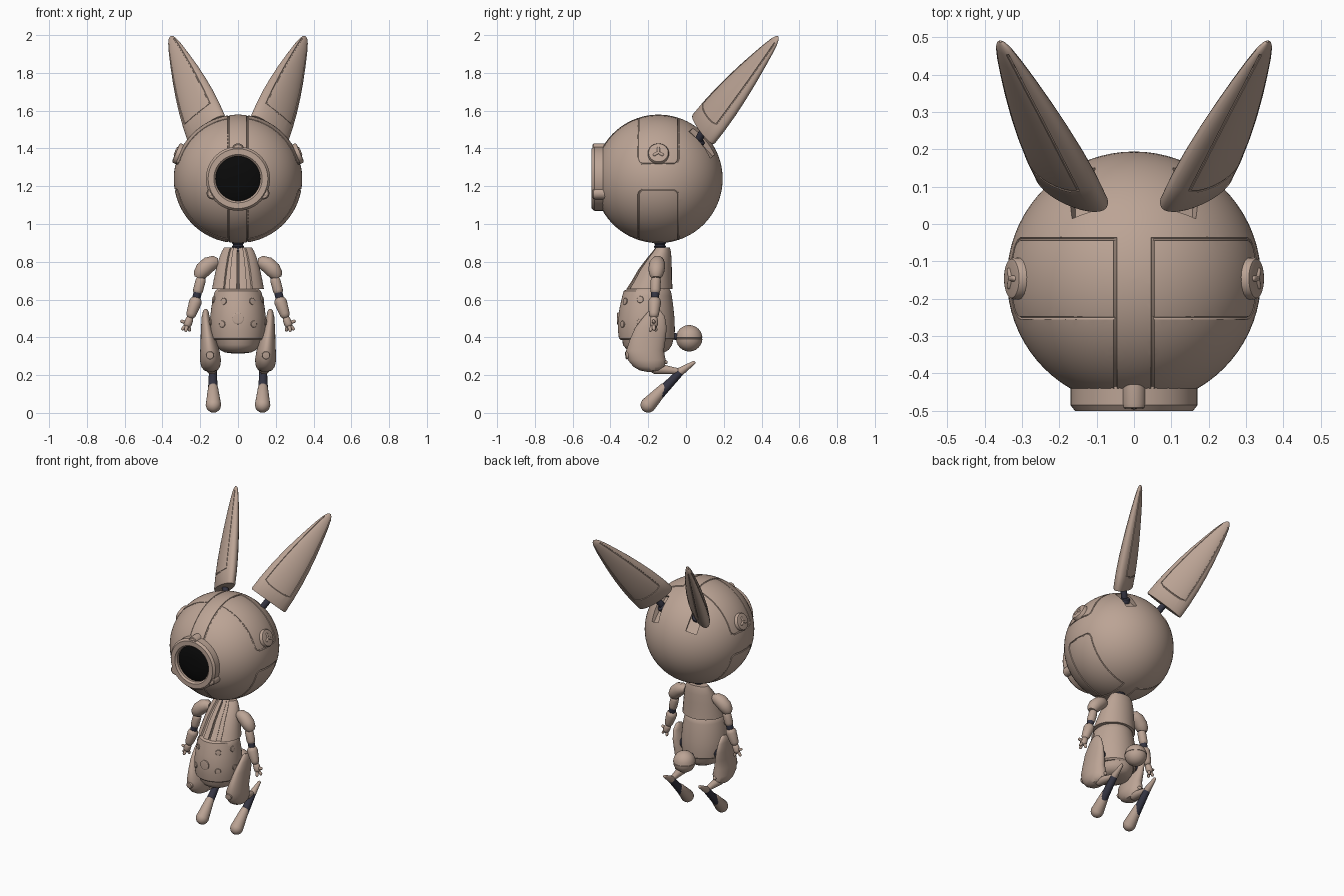
import bpy, bmesh
from math import sin, cos, pi, radians, sqrt
from mathutils import Vector as V

if "Cube" in bpy.data.objects:
    bpy.data.objects.remove(bpy.data.objects["Cube"])


def material(name, rgb):
    m = bpy.data.materials.new(name)
    m.diffuse_color = (*rgb, 1)
    m.use_nodes = True
    m.node_tree.nodes["Principled BSDF"].inputs["Base Color"].default_value = m.diffuse_color
    return m


SHELL = material("shell_tan", (0.5, 0.37, 0.30))
DARK = material("joint_dark", (0.035, 0.035, 0.055))
BLACK = material("lens_black", (0.003, 0.003, 0.003))


def loft(name, rings, mat=SHELL, mirror=False, closed=False):
    """Skin a list of equal-length point rings; caps the ends unless closed."""
    bm = bmesh.new()
    rows = [[bm.verts.new(p) for p in r] for r in rings]
    n = len(rows[0])
    pairs = list(zip(rows, rows[1:])) + ([(rows[-1], rows[0])] if closed else [])
    for a, b in pairs:
        for i in range(n):
            j = (i + 1) % n
            bm.faces.new((a[i], a[j], b[j], b[i]))
    if not closed:
        bm.faces.new(rows[0])
        bm.faces.new(rows[-1])
    bmesh.ops.recalc_face_normals(bm, faces=bm.faces)
    me = bpy.data.meshes.new(name)
    bm.to_mesh(me)
    bm.free()
    me.materials.append(mat)
    ob = bpy.data.objects.new(name, me)
    bpy.context.collection.objects.link(ob)
    if mirror:
        ob.modifiers.new("mirror", 'MIRROR').use_mirror_merge = False
    return ob


def ring(c, u, v, n=32):
    return [V(c) + V(u) * cos(2 * pi * i / n) + V(v) * sin(2 * pi * i / n) for i in range(n)]


def stack(secs, n=40):
    """Horizontal ellipses from (z, x, y, rx, ry)."""
    return [ring((x, y, z), (rx, 0, 0), (0, ry, 0), n) for z, x, y, rx, ry in secs]


def tube(name, pts, radii, mat=SHELL, mirror=False, n=20):
    pts = [V(p) for p in pts]
    rings, u = [], None
    for i, p in enumerate(pts):
        t = (pts[min(i + 1, len(pts) - 1)] - pts[max(i - 1, 0)]).normalized()
        u = t.orthogonal() if u is None else u - t * u.dot(t)
        u.normalize()
        r = radii[i] if isinstance(radii, list) else radii
        rings.append(ring(p, u * r, t.cross(u) * r, n))
    return loft(name, rings, mat, mirror)


def limb(name, a, b, ra, rb, mat=SHELL, mirror=True):
    """Tapered capsule with round ends."""
    a, b = V(a), V(b)
    d = (b - a).normalized()
    st = [radians(k) for k in (4, 20, 40, 65, 90)]
    pts = [a - d * ra * cos(k) for k in st] + [b + d * rb * cos(k) for k in reversed(st)]
    return tube(name, pts, [ra * sin(k) for k in st] + [rb * sin(k) for k in reversed(st)], mat, mirror)


def disc(name, c, nrm, r, h, mat=SHELL, mirror=False):
    """Low round button with a soft rim."""
    c, d = V(c), V(nrm).normalized()
    return tube(name, [c - d * h, c + d * h * .6, c + d * h * .9, c + d * h], [r, r, r * .93, r * .78], mat, mirror, 28)


def cut(ob, cutter):
    cutter.hide_render = True
    m = ob.modifiers.new("cut", 'BOOLEAN')
    m.operation, m.object, m.solver = 'DIFFERENCE', cutter, 'EXACT'
    if ob.modifiers[0].type == 'MIRROR':
        ob.modifiers.move(len(ob.modifiers) - 1, 0)
    bpy.context.view_layer.objects.active = ob
    bpy.ops.object.modifier_apply(modifier=m.name)
    bpy.data.objects.remove(cutter)


# head
HC, R = V((0, -.146, 1.239)), .34
angs = [pi * (i + .15) / 48.3 for i in range(49)]
head = loft("head", [ring(HC + V((0, 0, R * cos(a))), (R * sin(a), 0, 0), (0, R * sin(a), 0), 72) for a in angs])


def on_head(dy, deg, sx=1, sz=1):
    r = sqrt(R * R - dy * dy)
    return HC + V((sx * r * sin(radians(deg)), dy, sz * r * cos(radians(deg))))


# head panel grooves and ear slots
n = V((.14, .225, .213)).normalized()
for sx in (1, -1):
    for sz, end in ((1, 76), (-1, 80)):
        side = [(-.106, 9 + (end - 14) * i / 12) for i in range(12)]
        path = side + [(-.106, end - 5), (-.1, end - 2), (-.085, end), (0, end + .3)]
        path += [(-dy, a) for dy, a in reversed(path[:-1])]
        cut(head, tube("panel_cutter", [on_head(dy, a, sx, sz) for dy, a in path], .005, n=6))
        rr = sqrt(R * R - .05 ** 2)
        arc = [HC + V((sx * .05, -rr * sin(radians(k)), sz * rr * cos(radians(k)))) for k in range(-19, 62, 4)]
        cut(head, tube("strip_cutter", arc, .005, n=6))
    m = V((sx * n.x, n.y, n.z))
    t = V((0, .14, -.18))
    t = (t - m * t.dot(m)).normalized()
    w = m.cross(t)
    c = HC + m * R + t * .02
    box = [[c + m * k + w * a * .035 + t * b * .09 for a, b in ((1, 1), (-1, 1), (-1, -1), (1, -1))] for k in (-.035, .06)]
    cut(head, loft("slot_cutter", box))

# eye: ring frame, lens, three lugs
prof = [(-.425, .17), (-.485, .17), (-.5, .158), (-.5, .128), (-.488, .118), (-.425, .118)]
loft("eye_ring", [ring((0, y, 1.24), (r, 0, 0), (0, 0, r), 56) for y, r in prof], closed=True)
lens = [(-.45, .119), (-.472, .119), (-.484, .09), (-.49, .05), (-.491, .01)]
loft("eye_lens", [ring((0, y, 1.24), (r, 0, 0), (0, 0, r), 48) for y, r in lens], BLACK)
for i, a in enumerate((90, 210, 330)):
    x, z = cos(radians(a)), sin(radians(a))
    disc(f"eye_lug_{i}", (x * .155, -.46, 1.24 + z * .155), (0, -1, 0), .032, .034)
    limb(f"eye_bolt_{i}", (x * .168, -.45, 1.24 + z * .168), (x * .168, -.478, 1.24 + z * .168), .018, .018, mirror=False)

# side buttons with three-spoke marks
bn = V((.31, 0, .131)).normalized()
bc = HC + bn * (R - .004)
disc("side_button", bc, bn, .056, .022, mirror=True)
for i in range(3):
    q = radians(90 + 120 * i)
    e = V((0, 1, 0)) * cos(q) + bn.cross(V((0, 1, 0))) * sin(q)
    limb(f"button_spoke_{i}", bc + bn * .02, bc + bn * .02 + e * .024, .008, .008)

# ears
base, tip = V((.165, .09, 1.498)), V((.357, .488, 1.992))
ax = tip - base
wd = V((.195, .12, -.125))
wd = (wd - ax * wd.dot(ax) / ax.length_squared).normalized()
th = ax.cross(wd).normalized()
prof = [(0, .126, .045), (.012, .13, .049), (.15, .126, .052), (.3, .117, .05), (.45, .103, .045), (.6, .085, .038),
        (.75, .063, .03), (.87, .044, .022), (.95, .028, .015), (.985, .016, .009), (1, .004, .003)]
ear = loft("ear", [ring(base + ax * t, wd * w, th * d, 36) for t, w, d in prof], mirror=True)
for s in (1, -1):
    up = [base + ax * t + wd * w * -.74 + th * s * d * .67 for t, w, d in prof[2:9]]
    dn = [base + ax * t + wd * w * .74 + th * s * d * .67 for t, w, d in prof[2:9]]
    mid = [base + ax * (.15 - .02 * (1 - k * k)) + wd * .126 * k + th * s * .052 * sqrt(1 - k * k) for k in (-.5, -.25, 0, .25, .5)]
    cut(ear, tube("ear_cutter", up[::-1] + mid + dn, .004, n=6))
limb("ear_rod", (.122, .055, 1.425), base + ax * .03, .02, .02, DARK)
disc("ear_hinge", (.128, .065, 1.432), n, .03, .02, DARK, True)

# neck
tube("neck", [(0, -.138, .84 + .01 * i) for i in range(9)], [.026 if i % 2 else .033 for i in range(9)], DARK)

# chest core and open jacket
chest = [(.655, -.195, .138, .124), (.70, -.182, .13, .108), (.76, -.165, .117, .09), (.82, -.143, .1, .066), (.855, -.13, .086, .05), (.875, -.125, .074, .04)]
core = loft("chest_core", stack([(z, 0, y, rx - .014, ry - .012) for z, y, rx, ry in chest]))
cut(core, tube("chest_cutter", [(0, y - ry + .012, z) for z, y, rx, ry in chest], .005, n=6))


def arc(z, y, rx, ry, a0, a1, k=24):
    return [V((rx * cos(a), y + ry * sin(a), z)) for a in (radians(a0 + (a1 - a0) * i / k) for i in range(k + 1))]


loft("jacket", [arc(z, y, rx, ry, -56, 236) + arc(z, y, rx - .018, ry - .018, 236, -56) for z, y, rx, ry in chest])
for s, a in ((1, -78), (-1, -102)):
    loft(f"lapel_{s}", [arc(z, y, rx - .006, ry - .003, a - 9, a + 9, 6) + arc(z, y, rx - .022, ry - .02, a + 9, a - 9, 6)
                        for z, y, rx, ry in chest])

# belly, pelvis, belly studs
belly = [(.385, 0, -.207, .132, .138), (.395, 0, -.208, .143, .147), (.44, 0, -.21, .149, .151), (.5, 0, -.211, .148, .15),
         (.56, 0, -.209, .141, .142), (.62, 0, -.206, .129, .131), (.645, 0, -.205, .122, .125), (.655, 0, -.2, .112, .112)]
loft("belly", stack(belly, 48))
loft("pelvis", stack([(.315, 0, -.2, .03, .04), (.32, 0, -.2, .07, .085), (.335, 0, -.202, .098, .112),
                      (.36, 0, -.204, .114, .13), (.42, 0, -.2, .125, .14)]))


def stud(name, deg, z, r, mirror):
    lo = max(s for s in belly if s[0] <= z)
    hi = min(s for s in belly if s[0] > z)
    f = (z - lo[0]) / (hi[0] - lo[0])
    y, rx, ry = (lo[k] + (hi[k] - lo[k]) * f for k in (2, 3, 4))
    a = radians(deg)
    disc(name, (rx * cos(a), y + ry * sin(a), z), (cos(a), sin(a), (z - .47) * .9), r, .005, mirror=mirror)


stud("belly_stud", -90, .5, .031, False)
for i, (a, z) in enumerate(((-56, .59), (-56, .47), (-15, .6), (-12, .48))):
    stud(f"small_stud_{i}", a, z, .018, True)

# arms
pad = [((.105, -.15, .797), .022), ((.125, -.15, .797), .036), ((.155, -.153, .785), .043), ((.185, -.156, .758), .043),
       ((.203, -.158, .73), .036), ((.208, -.158, .715), .024)]
tube("shoulder_pad", [p for p, r in pad], [r for p, r in pad], mirror=True)
limb("arm_core", (.188, -.158, .74), (.225, -.165, .59), .022, .022, DARK)
limb("upper_arm", (.198, -.16, .70), (.211, -.162, .65), .027, .027)
limb("forearm", (.226, -.166, .585), (.247, -.17, .525), .034, .027)
limb("wrist", (.247, -.17, .525), (.26, -.17, .49), .015, .015, DARK)
limb("palm", (.258, -.17, .492), (.266, -.17, .472), .021, .022)
for i, e in enumerate(((.292, -.17, .445), (.276, -.188, .438), (.257, -.16, .44), (.297, -.172, .485))):
    limb(f"finger_{i}", (.266, -.17, .475), e, .011, .009)

# legs
limb("hip_joint", (.08, -.17, .43), (.15, -.17, .42), .045, .04, DARK)
loft("thigh", stack([(.55, .170, -.165, .006, .01), (.54, .171, -.165, .014, .032), (.51, .171, -.168, .021, .056),
                     (.45, .165, -.186, .031, .084), (.39, .157, -.202, .041, .094), (.33, .149, -.217, .051, .1),
                     (.28, .146, -.208, .056, .1), (.245, .145, -.196, .05, .083), (.225, .144, -.19, .036, .055),
                     (.217, .143, -.185, .012, .02)], 32), mirror=True)
disc("thigh_stud", (.148, -.312, .305), (.1, -1, -.1), .021, .008, mirror=True)
limb("thigh_point", (.142, -.16, .285), (.14, -.107, .268), .034, .01)
limb("shank", (.14, -.16, .235), (.133, -.04, .22), .03, .016)
limb("heel", (.133, -.028, .22), (.133, .04, .265), .022, .01)
limb("ankle", (.133, -.035, .212), (.133, -.14, .1), .021, .027, DARK)
limb("foot", (.132, -.118, .13), (.13, -.2, .042), .027, .041)

# tail
tc = V((0, .017, .395))
rows = [(2, 1), (15, 1), (30, 1), (45, 1), (60, 1), (75, 1), (87.5, 1), (88, .96), (92, .96), (92.5, 1), (105, 1), (120, 1), (135, 1), (150, 1), (165, 1), (178, 1)]
loft("tail", [ring(tc + V((0, 0, .07 * cos(radians(a)))), (.07 * k * sin(radians(a)), 0, 0), (0, .07 * k * sin(radians(a)), 0))
              for a, k in rows])
limb("tail_stem", (0, -.09, .41), (0, -.03, .4), .018, .018, DARK, False)

# smooth shading
bpy.ops.object.select_all(action='SELECT')
bpy.ops.object.shade_smooth_by_angle(angle=radians(35))
